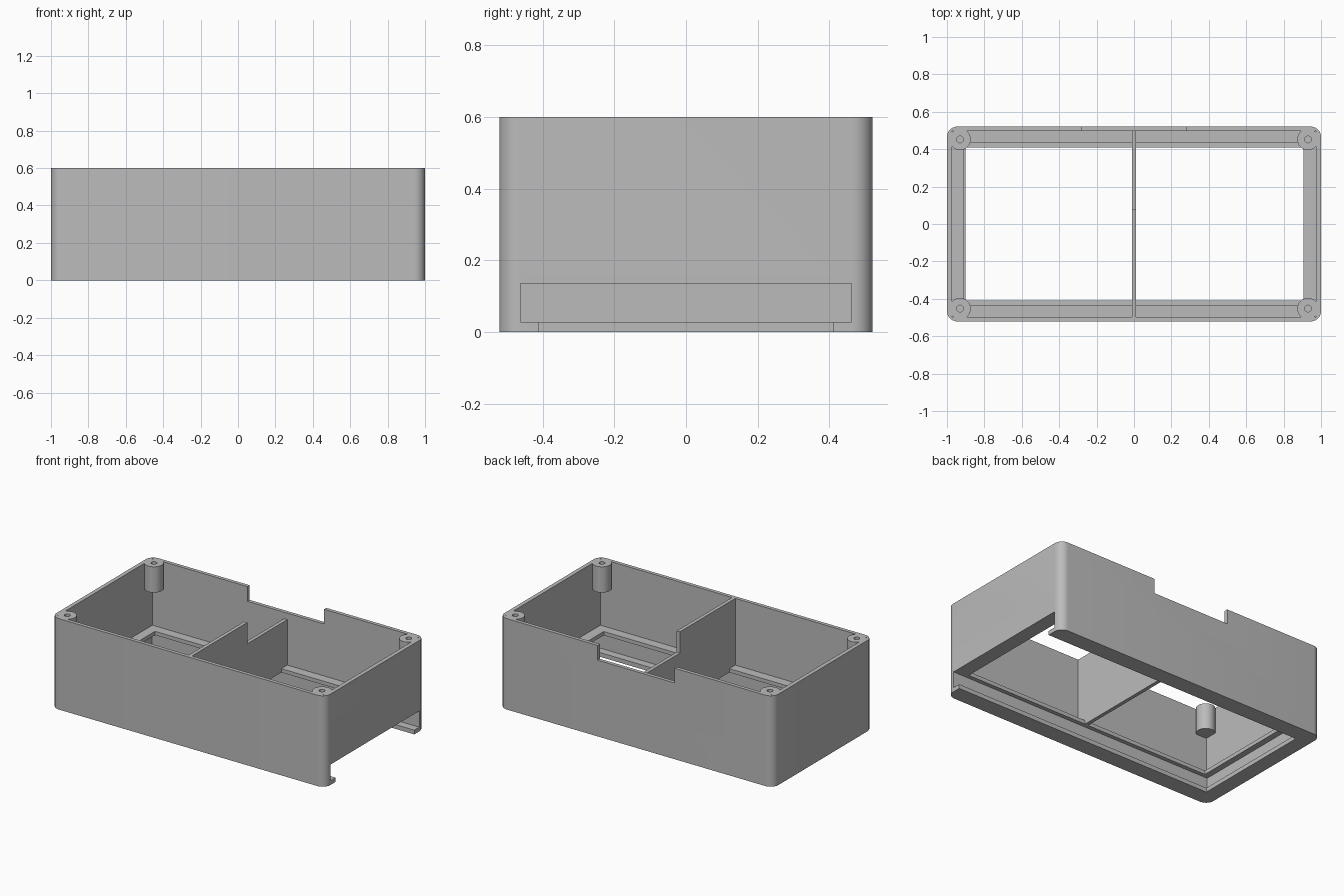
import bpy
import bmesh
from mathutils import Matrix, Vector

if "Cube" in bpy.data.objects:
    bpy.data.objects.remove(bpy.data.objects["Cube"], do_unlink=True)

# Material
grey = bpy.data.materials.new("plain grey")
grey.use_nodes = True
colour = (0.5, 0.5, 0.5, 1)
grey.diffuse_color = colour
grey.node_tree.nodes["Principled BSDF"].inputs["Base Color"].default_value = colour

TOP = 0.6
LENGTH, DEPTH = 1.0, 0.521      # half sizes
INNER_X, INNER_Y = 0.973, 0.497
SLOT_FLOOR, SLOT_ROOF, LEDGE_TOP = 0.028, 0.135, 0.16


def add_object(name, bm):
    mesh = bpy.data.meshes.new(name)
    bm.to_mesh(mesh)
    bm.free()
    obj = bpy.data.objects.new(name, mesh)
    bpy.context.collection.objects.link(obj)
    mesh.materials.append(grey)
    return obj


def box(name, x, y, z, radius=0):
    """Box between (low, high) pairs, with optional rounded upright edges."""
    bm = bmesh.new()
    bmesh.ops.create_cube(bm, size=1)
    for v in bm.verts:
        v.co = Vector([lo + (c + 0.5) * (hi - lo)
                       for c, (lo, hi) in zip(v.co, (x, y, z))])
    if radius:
        upright = [e for e in bm.edges
                   if abs(e.verts[0].co.z - e.verts[1].co.z) > 0.1]
        bmesh.ops.bevel(bm, geom=upright, offset=radius, segments=10,
                        profile=0.5, affect="EDGES")
    return add_object(name, bm)


def cylinder(name, x, y, low, high, radius, sides=32):
    bm = bmesh.new()
    bmesh.ops.create_cone(bm, cap_ends=True, segments=sides, radius1=radius,
                          radius2=radius, depth=high - low,
                          matrix=Matrix.Translation((x, y, (low + high) / 2)))
    return add_object(name, bm)


def combine(target, tool, operation):
    """Apply one boolean and discard the tool."""
    mod = target.modifiers.new("combine", "BOOLEAN")
    mod.operation, mod.solver, mod.object = operation, "EXACT", tool
    graph = bpy.context.evaluated_depsgraph_get()
    mesh = bpy.data.meshes.new_from_object(target.evaluated_get(graph))
    target.modifiers.clear()
    target.data = mesh
    bpy.data.objects.remove(tool, do_unlink=True)


# Outer shell
case = box("case", (-LENGTH, LENGTH), (-DEPTH, DEPTH), (0, TOP), 0.056)

# Main cavity, ledge opening, sliding lid slot and bottom opening
cuts = [
    ((-INNER_X, INNER_X), (-INNER_Y, INNER_Y), (LEDGE_TOP, 0.8)),
    ((-0.91, 0.905), (-0.435, 0.435), (0.1, 0.3)),
    ((-0.95, 1.2), (-0.462, 0.462), (SLOT_FLOOR, SLOT_ROOF)),
    ((-0.9, 1.2), (-0.41, 0.41), (-0.1, 0.1)),
]
for cut in cuts:
    combine(case, box("cutter", *cut), "DIFFERENCE")

# Cable notch in the back wall
combine(case, box("notch", (-0.28, 0.28), (0.45, 0.7), (0.503, 0.8)), "DIFFERENCE")

# Divider, lower towards the back
divider = box("divider", (-0.012, 0.012), (-0.51, 0.51), (SLOT_ROOF, TOP))
combine(divider, box("step", (-0.1, 0.1), (0.08, 0.7), (0.46, 0.8)), "DIFFERENCE")
combine(case, divider, "UNION")

# Corner screw posts with holes
for sx in (-1, 1):
    for sy in (-1, 1):
        spot = (0.93 * sx, 0.452 * sy)
        combine(case, cylinder("post", *spot, 0.43, TOP, 0.057), "UNION")
        combine(case, cylinder("hole", *spot, 0.45, 0.8, 0.018, 24), "DIFFERENCE")

# Smooth curved walls, crisp edges
bpy.ops.object.select_all(action="DESELECT")
case.select_set(True)
bpy.context.view_layer.objects.active = case
bpy.ops.object.shade_smooth_by_angle()
